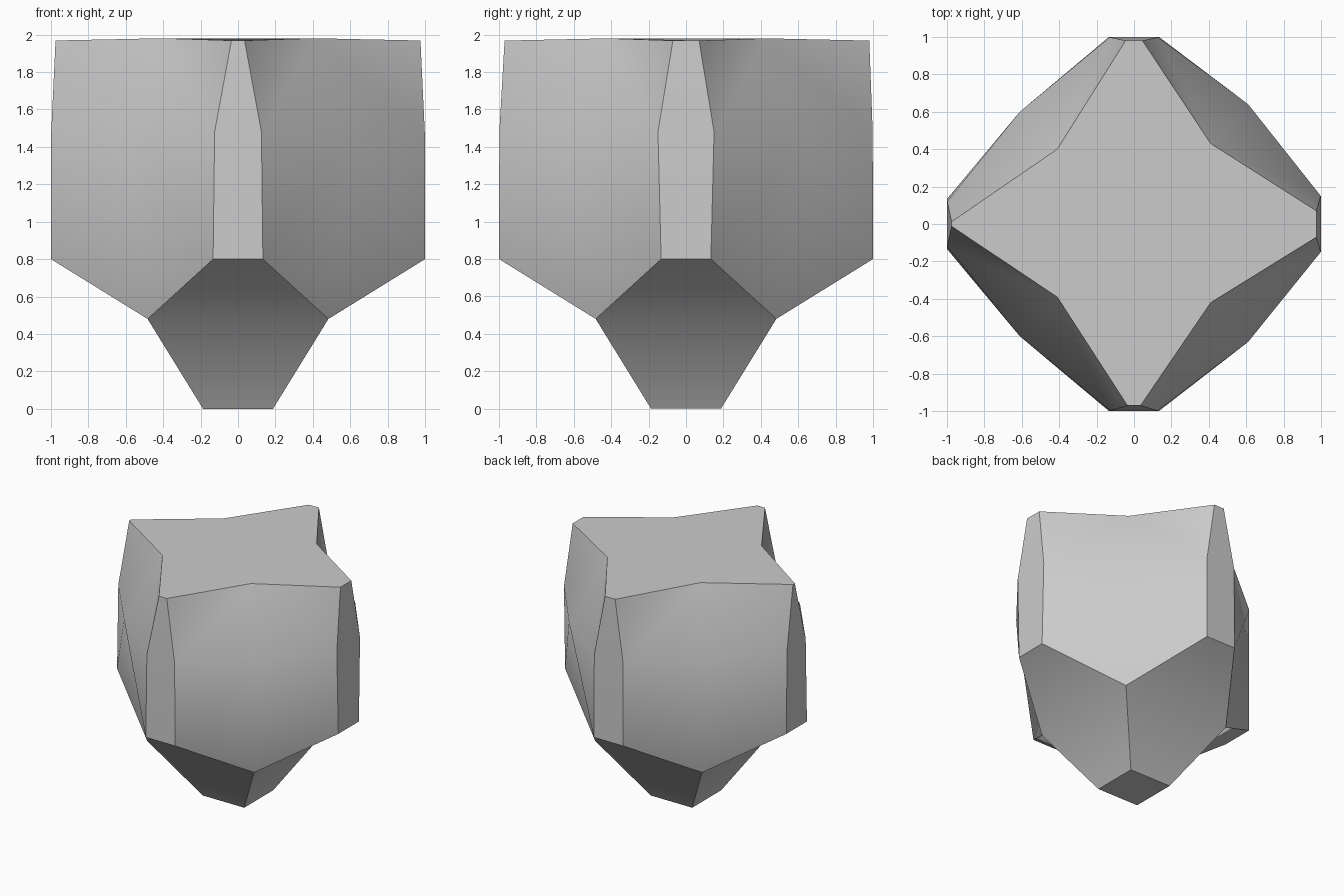
import bpy
import bmesh
from mathutils import Vector

cube = bpy.data.objects.get("Cube")
if cube:
    bpy.data.objects.remove(cube, do_unlink=True)

stone = bpy.data.materials.new("light grey stone")
stone.use_nodes = True
GREY = (0.6, 0.6, 0.6, 1)
stone.diffuse_color = GREY
stone.node_tree.nodes["Principled BSDF"].inputs["Base Color"].default_value = GREY

# Each arm: outward direction, half width at mid height and at the top, reach at the top
arms = [
    ((0, -1), 0.125, 0.035, 0.97),   # front
    ((1, 0), 0.15, 0.07, 0.975),     # left
    ((0, 1), 0.13, 0.045, 0.98),     # back
    ((-1, 0), 0.12, 0.012, 0.975),   # right
]
# Diagonal bulge and top notch between each arm and the next
bulges = [(0.61, -0.63), (0.61, 0.64), (-0.61, 0.6), (-0.61, -0.6)]
notches = [(0.41, -0.42), (0.41, 0.43), (-0.41, 0.4), (-0.41, -0.39)]

bm = bmesh.new()
panel = bm.faces.layers.int.new("panel")


def point(x, y, z):
    return bm.verts.new((x, y, z))


def face(group, *verts):
    bm.faces.new(verts)[panel] = group


def arm_pair(direction, half, reach, z):
    out = Vector(direction)
    side = Vector((-out.y, out.x))
    return [point(*(out * reach + side * s * half), z) for s in (-1, 1)]


# Rings of points from the foot to the top
low = [arm_pair(d, 0.133, 1, 0.8) for d, *_ in arms]
mid = [arm_pair(d, m, 0.998, 1.48) for d, m, t, r in arms]
top = [arm_pair(d, t, r, 1.968) for d, m, t, r in arms]
signs = [(1, -1), (1, 1), (-1, 1), (-1, -1)]
foot = [point(x * 0.187, y * 0.187, 0) for x, y in signs]
waist = [point(x * 0.483, y * 0.483, 0.48) for x, y in signs]
bulge = [point(x, y, 1.48) for x, y in bulges]
notch = [point(x, y, 1.98) for x, y in notches]

for i in range(4):
    prev, nxt = i - 1, (i + 1) % 4
    # Flared underside
    face(i, foot[prev], foot[i], waist[i], waist[prev])
    face(i, waist[prev], waist[i], low[i][1], low[i][0])
    # Narrow arm end
    face(10 + i, low[i][0], low[i][1], mid[i][1], mid[i][0])
    face(10 + i, mid[i][0], mid[i][1], top[i][1], top[i][0])
    # Bulging diagonal panel, fanned around its peak
    peak, group = bulge[i], 20 + i
    face(group, peak, low[i][1], waist[i])
    face(group, peak, mid[i][1], low[i][1])
    face(group, peak, notch[i], mid[i][1])
    face(group, mid[i][1], notch[i], top[i][1])
    face(group, peak, waist[i], low[nxt][0])
    face(group, peak, low[nxt][0], mid[nxt][0])
    face(group, peak, mid[nxt][0], notch[i])
    face(group, mid[nxt][0], top[nxt][0], notch[i])

# Star-shaped top and square foot
rim = [v for i in range(4) for v in (top[i][0], top[i][1], notch[i])]
face(30, *rim)
face(31, *reversed(foot))

# Smooth inside each panel, crisp between panels
bmesh.ops.recalc_face_normals(bm, faces=bm.faces)
for f in bm.faces:
    f.smooth = True
for e in bm.edges:
    e.smooth = len({f[panel] for f in e.link_faces}) == 1

mesh = bpy.data.meshes.new("faceted_block")
bm.to_mesh(mesh)
bm.free()
mesh.materials.append(stone)
block = bpy.data.objects.new("faceted_block", mesh)
bpy.context.collection.objects.link(block)
